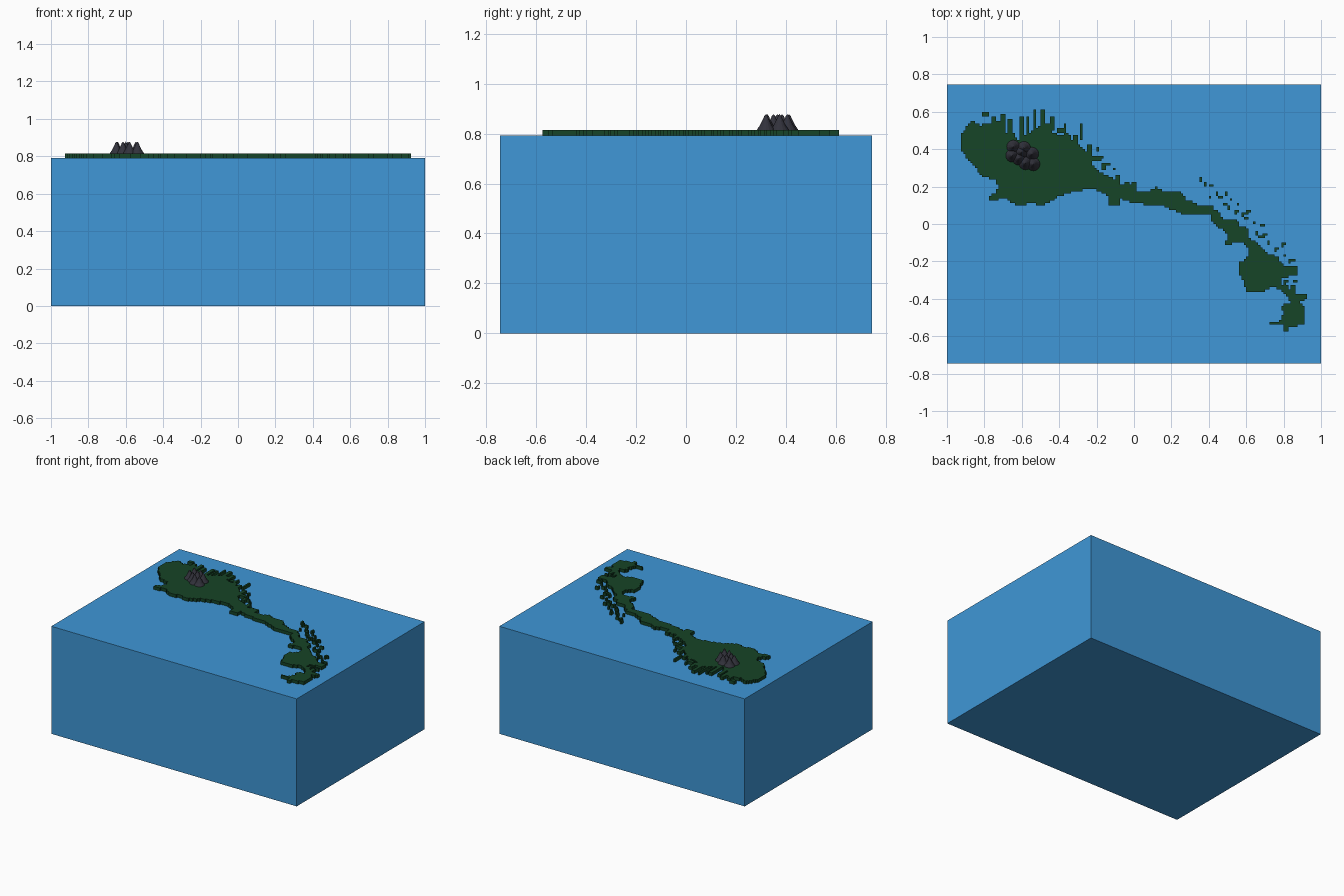
import bpy, bmesh, math, random

random.seed(4)
TOP = 0.792      # water level
LAND = 0.815     # top of the land
CELL = 0.0125    # size of one land tile


def material(name, rgb):
    m = bpy.data.materials.new(name)
    m.diffuse_color = (*rgb, 1)
    return m


def finish(bm, name, mat):
    bmesh.ops.recalc_face_normals(bm, faces=bm.faces)
    me = bpy.data.meshes.new(name)
    bm.to_mesh(me)
    bm.free()
    ob = bpy.data.objects.new(name, me)
    bpy.context.collection.objects.link(ob)
    me.materials.append(mat)
    return ob


blue = material("water_blue", (0.05, 0.31, 0.68))
green = material("forest_green", (0.008, 0.058, 0.02))
rock = material("dark_rock", (0.032, 0.032, 0.045))

# Block of water
bm = bmesh.new()
bmesh.ops.create_cube(bm, size=1)
for v in bm.verts:
    v.co = (v.co.x * 2, v.co.y * 1.49, (v.co.z + 0.5) * TOP)
finish(bm, "water_block", blue)

# Coastline outlines, rasterised to square tiles below
west = [(-.93, .43), (-.92, .48), (-.89, .53), (-.86, .55), (-.82, .53), (-.77, .54),
        (-.76, .51), (-.73, .55), (-.70, .55), (-.68, .49), (-.65, .49), (-.62, .45),
        (-.59, .46), (-.57, .49), (-.53, .50), (-.50, .53), (-.45, .54), (-.43, .49),
        (-.39, .47), (-.36, .49), (-.32, .44), (-.27, .40), (-.23, .38), (-.22, .31),
        (-.17, .27), (-.12, .25), (-.12, .19), (-.20, .185), (-.30, .18), (-.40, .15),
        (-.45, .115), (-.50, .10), (-.55, .115), (-.60, .095), (-.65, .11), (-.68, .14),
        (-.72, .14), (-.73, .13), (-.78, .13), (-.78, .15), (-.74, .17), (-.72, .20),
        (-.75, .24), (-.81, .25), (-.84, .29), (-.89, .35), (-.93, .40)]
isthmus = [(-.18, .27), (-.12, .25), (-.07, .21), (-.03, .23), (.01, .18), (.07, .17),
           (.12, .20), (.17, .17), (.24, .18), (.28, .13), (.36, .10), (.42, .10),
           (.42, .05), (.32, .05), (.27, .05), (.22, .07), (.15, .10), (.08, .095),
           (.03, .115), (-.05, .12), (-.08, .14), (-.08, .095), (-.13, .10),
           (-.14, .15), (-.20, .18)]
east = [(.40, .07), (.45, .08), (.48, .02), (.54, .03), (.57, -.01), (.61, -.02), (.62, -.08),
        (.66, -.10), (.70, -.15), (.76, -.17), (.80, -.22), (.87, -.22), (.88, -.28),
        (.80, -.27), (.78, -.31), (.80, -.35), (.74, -.34), (.69, -.36), (.60, -.36),
        (.58, -.29), (.56, -.27), (.56, -.21), (.60, -.19), (.62, -.14), (.58, -.10),
        (.49, -.11), (.50, -.06), (.47, -.03), (.42, .01)]
south = [(.76, -.33), (.82, -.33), (.84, -.37), (.92, -.37), (.92, -.40), (.88, -.42),
         (.91, -.44), (.91, -.54), (.83, -.55), (.82, -.57), (.80, -.57), (.80, -.54),
         (.71, -.53), (.71, -.52), (.78, -.52), (.80, -.47), (.78, -.46), (.80, -.43),
         (.84, -.42), (.80, -.37)]

# Narrow headlands: x0, y0, x1, y1
headlands = [(-.81, .58, -.78, .60), (-.76, .50, -.74, .57), (-.71, .53, -.69, .59),
             (-.67, .47, -.65, .56), (-.61, .45, -.59, .58), (-.57, .48, -.56, .58),
             (-.54, .48, -.52, .61), (-.50, .50, -.47, .61), (-.45, .50, -.43, .57),
             (-.38, .46, -.36, .54), (-.41, .49, -.38, .51), (-.33, .43, -.30, .47),
             (-.29, .45, -.28, .54), (-.25, .38, -.22, .42), (-.22, .34, -.18, .36),
             (-.18, .29, -.15, .32), (-.10, .23, -.08, .26), (-.01, .18, .01, .22),
             (.84, -.38, .86, -.33), (.74, -.29, .83, -.26)]

# Scattered islets off the north-east shore: x, y
islets = [(.36, .24), (.38, .22), (.40, .20), (.41, .15), (.44, .17), (.46, .14), (.49, .17),
          (.48, .11), (.50, .09), (.52, .13), (.54, .07), (.55, .10), (.58, .06), (.60, .03),
          (.61, .07), (.64, .00), (.65, -.04), (.68, -.01), (.67, -.07), (.70, -.06),
          (.72, -.10), (.76, -.13), (.79, -.11), (.80, -.17), (.83, -.19), (.86, -.20),
          (-.20, .40), (-.18, .36), (-.14, .32), (-.11, .29), (.86, -.31), (.81, -.31)]


def inside(poly, x, y):
    hit = False
    for (ax, ay), (bx, by) in zip(poly, poly[1:] + poly[:1]):
        if (ay > y) != (by > y) and x < ax + (y - ay) * (bx - ax) / (by - ay):
            hit = not hit
    return hit


def on_land(x, y):
    return (any(inside(p, x, y) for p in (west, isthmus, east, south))
            or any(a <= x <= c and b <= y <= d for a, b, c, d in headlands))


tiles = {(i, j) for i in range(-75, 75) for j in range(-47, 50)
         if on_land((i + .5) * CELL, (j + .5) * CELL)}
for x, y in islets:
    i, j = math.floor(x / CELL), math.floor(y / CELL)
    tiles |= {(i, j), (i + random.choice((0, 1)), j), (i, j - random.choice((0, 1)))}

# Land slab
bm = bmesh.new()
corners = {}


def corner(i, j):
    if (i, j) not in corners:
        corners[i, j] = bm.verts.new((i * CELL, j * CELL, TOP - 0.003))
    return corners[i, j]


for i, j in sorted(tiles):
    bm.faces.new([corner(i, j), corner(i + 1, j), corner(i + 1, j + 1), corner(i, j + 1)])
base = list(bm.faces)
up = bmesh.ops.extrude_face_region(bm, geom=base, use_keep_orig=True)["geom"]
for v in up:
    if isinstance(v, bmesh.types.BMVert):
        v.co.z = LAND
finish(bm, "island", green)

# Mountain peaks with flared feet
peaks = [(-.645, .413), (-.588, .406), (-.545, .375), (-.65, .366),
         (-.615, .350), (-.580, .325), (-.538, .320), (-.60, .385)]
profile = [(.037, -.003), (.034, .004), (.024, .018), (.014, .038), (.006, .056)]
SIDES = 16
bm = bmesh.new()
for x, y in peaks:
    rings = [[bm.verts.new((x + r * math.cos(math.tau * k / SIDES),
                            y + r * math.sin(math.tau * k / SIDES), LAND + h))
              for k in range(SIDES)] for r, h in profile]
    tip = bm.verts.new((x, y, LAND + .063))
    bm.faces.new(rings[0][::-1])
    for k in range(SIDES):
        n = (k + 1) % SIDES
        for lo, hi in zip(rings, rings[1:]):
            bm.faces.new([lo[k], lo[n], hi[n], hi[k]])
        bm.faces.new([rings[-1][k], rings[-1][n], tip])
finish(bm, "mountains", rock)
